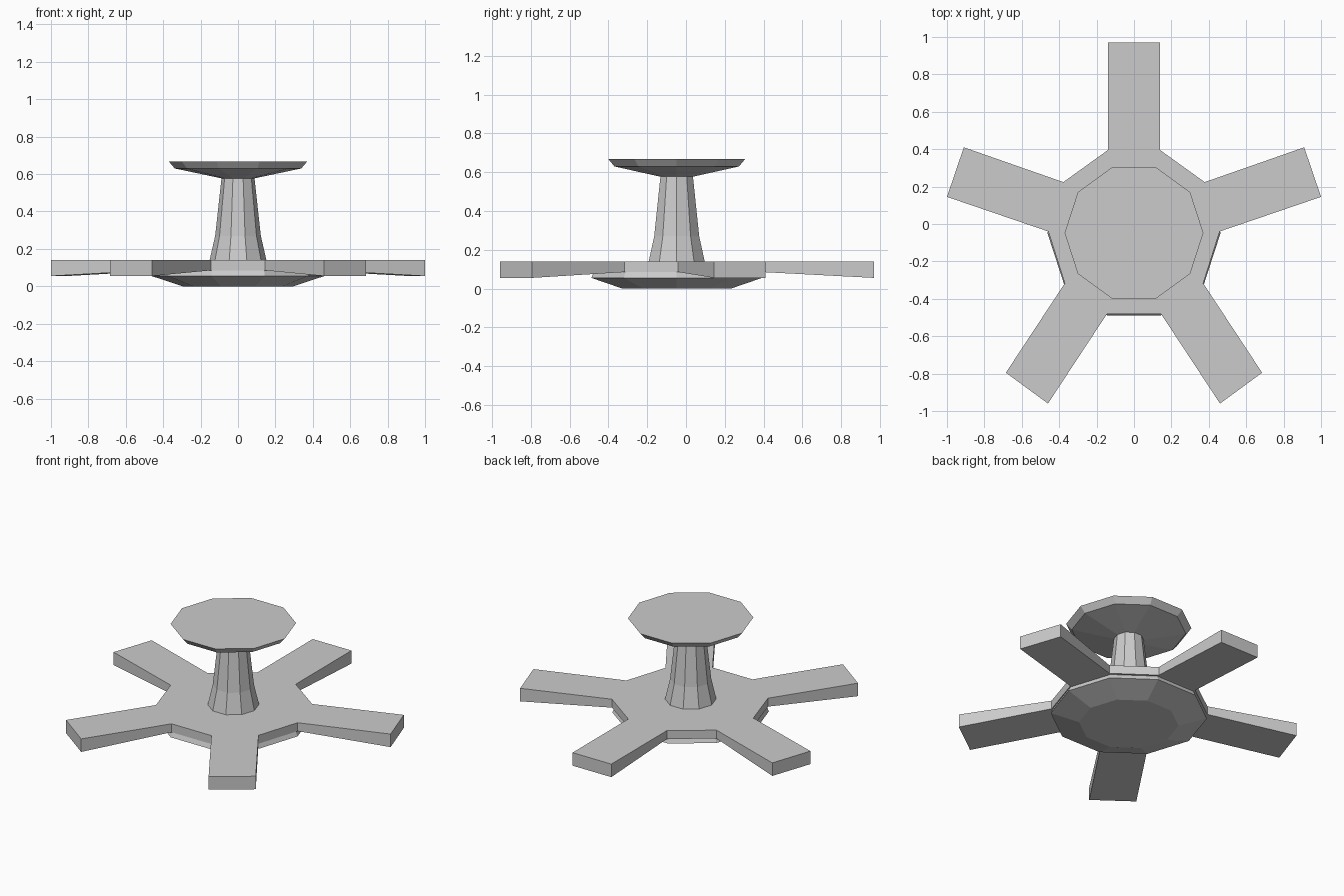
import bpy
import bmesh
from math import cos, sin, tau

cube = bpy.data.objects.get("Cube")
if cube:
    bpy.data.objects.remove(cube, do_unlink=True)

SIDES = 10
CENTRE_Y = -0.048
TOP_Z, INNER_Z, TIP_Z = 0.14, 0.085, 0.055

grey = bpy.data.materials.new("plain grey")
grey.use_nodes = True
grey.diffuse_color = (0.6, 0.6, 0.6, 1)
grey.node_tree.nodes["Principled BSDF"].inputs["Base Color"].default_value = (0.6, 0.6, 0.6, 1)


def finish(name, bm):
    bmesh.ops.recalc_face_normals(bm, faces=bm.faces)
    mesh = bpy.data.meshes.new(name)
    bm.to_mesh(mesh)
    bm.free()
    mesh.materials.append(grey)
    obj = bpy.data.objects.new(name, mesh)
    bpy.context.collection.objects.link(obj)


def turned(name, profile):
    """Closed ten-sided solid from (radius, height) pairs, bottom to top."""
    bm = bmesh.new()
    rings = [[bm.verts.new((r * cos(tau * i / SIDES), CENTRE_Y + r * sin(tau * i / SIDES), z))
              for i in range(SIDES)] for r, z in profile]
    for low, high in zip(rings, rings[1:]):
        for i in range(SIDES):
            j = (i + 1) % SIDES
            bm.faces.new((low[i], low[j], high[j], high[i]))
    bm.faces.new(rings[0])
    bm.faces.new(rings[-1])
    finish(name, bm)


# Shallow dish, pedestal column and round seat
turned("base_dish", [(0.295, 0), (0.463, 0.055), (0.45, 0.085)])
turned("column", [(0.153, 0.135), (0.122, 0.27), (0.088, 0.58)])
turned("seat", [(0.088, 0.577), (0.338, 0.63), (0.371, 0.668)])

# Five-armed plate: half outline from the back arm round to the front notch
half = [(0.14, 0.97), (0.14, 0.395), (0.378, 0.224), (0.91, 0.41), (1.0, 0.145),
        (0.458, -0.04), (0.37, -0.317), (0.685, -0.795), (0.46, -0.96), (0.144, -0.48)]
outline = half + [(-x, y) for x, y in reversed(half)]
tips = {0, 3, 4, 7, 8}
tips |= {len(outline) - 1 - i for i in tips}

bm = bmesh.new()
count = len(outline)
top = [bm.verts.new((x, y, TOP_Z)) for x, y in outline]
bottom = [bm.verts.new((x, y, TIP_Z if i in tips else INNER_Z))
          for i, (x, y) in enumerate(outline)]
bm.faces.new(top)
bm.faces.new([v for i, v in enumerate(bottom) if i not in tips])
for i in range(count):
    j = (i + 1) % count
    bm.faces.new((top[i], top[j], bottom[j], bottom[i]))
    # Sloping underside of each arm
    if i in tips and j in tips:
        bm.faces.new((bottom[i - 1], bottom[i], bottom[j], bottom[(j + 1) % count]))
finish("five_arm_plate", bm)
